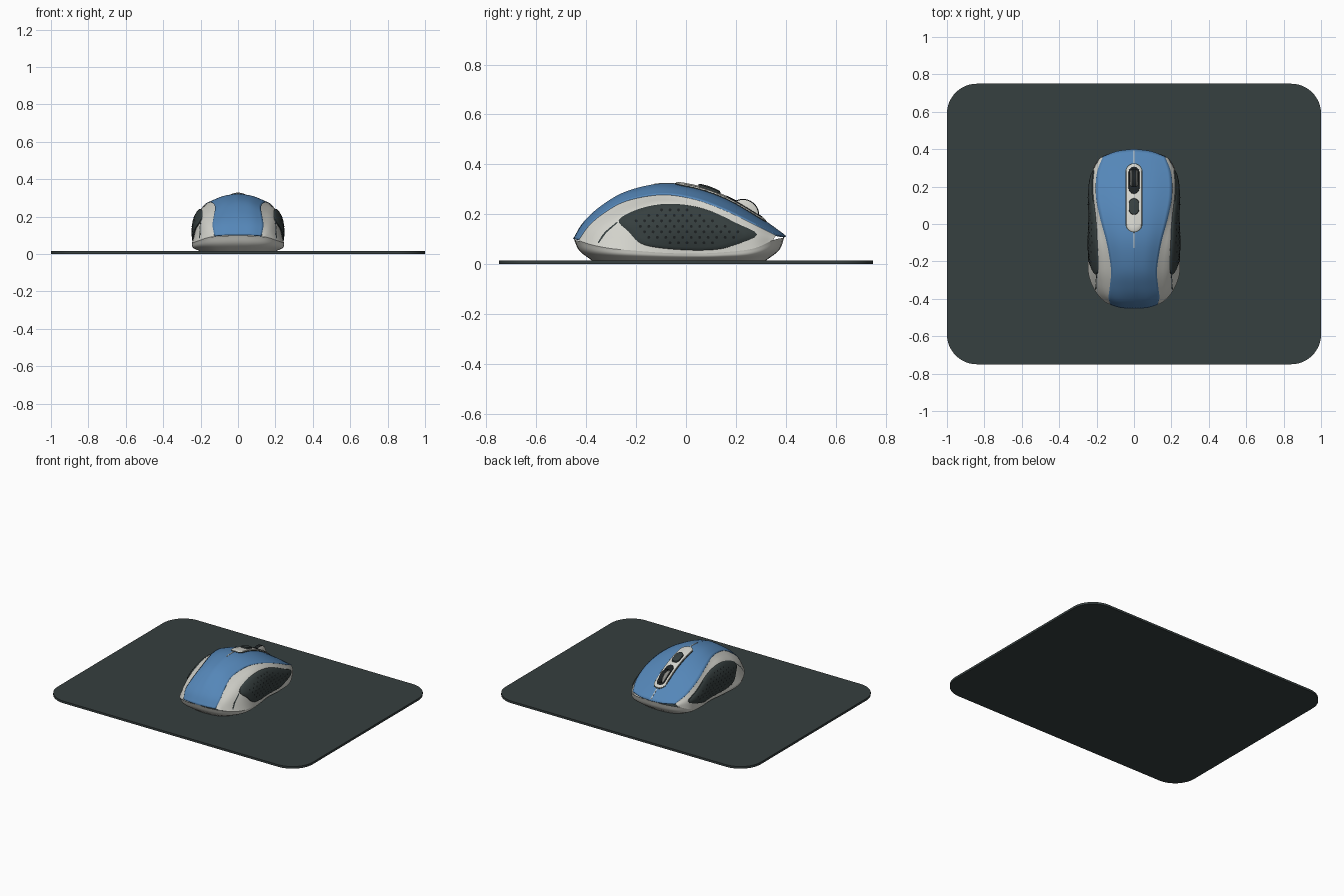
import bpy, bmesh, math
from mathutils import Vector
from mathutils.bvhtree import BVHTree

if "Cube" in bpy.data.objects:
    bpy.data.objects.remove(bpy.data.objects["Cube"])


def material(name, rgb):
    m = bpy.data.materials.new(name)
    m.diffuse_color = (*rgb, 1)
    m.use_nodes = True
    m.node_tree.nodes["Principled BSDF"].inputs["Base Color"].default_value = m.diffuse_color
    return m


BLUE = material("blue", (0.09, 0.24, 0.48))
LIGHT = material("light", (0.66, 0.66, 0.61))
DARK = material("dark", (0.037, 0.05, 0.05))
BLACK = material("black", (0.012, 0.015, 0.016))


def make(name, verts, faces, mat, mirror=False, thick=0, angle=35):
    me = bpy.data.meshes.new(name)
    me.from_pydata([tuple(v) for v in verts], [], faces)
    ob = bpy.data.objects.new(name, me)
    bpy.context.collection.objects.link(ob)
    me.materials.append(mat)
    bpy.ops.object.select_all(action='DESELECT')
    ob.select_set(True)
    bpy.context.view_layer.objects.active = ob
    bpy.ops.object.shade_smooth_by_angle(angle=math.radians(angle))
    if mirror:
        ob.modifiers.new("mirror", 'MIRROR').merge_threshold = 0.0005
    if thick:
        s = ob.modifiers.new("thickness", 'SOLIDIFY')
        s.thickness, s.offset = thick, 0
    return ob


def spline(pts, n, closed=False):
    """Catmull-Rom through the points, n samples per span."""
    p = [Vector(q) for q in pts]
    p = [p[-1]] + p + p[:2] if closed else [2 * p[0] - p[1]] + p + [2 * p[-1] - p[-2]]
    out = []
    for a, b, c, d in zip(p, p[1:], p[2:], p[3:]):
        for i in range(n):
            t = i / n
            out.append(0.5 * (2 * b + (c - a) * t + (2 * a - 5 * b + 4 * c - d) * t * t
                              + (3 * b - a - 3 * c + d) * t ** 3))
    return out if closed else out + [p[-2]]


def loft(rails, n=6, m=5):
    """Surface across several lengthwise rails; returns vertices and faces."""
    rows = [spline(r, m) for r in zip(*[spline(r, n) for r in rails])]
    w = len(rows[0])
    faces = [(i * w + j, i * w + j + 1, (i + 1) * w + j + 1, (i + 1) * w + j)
             for i in range(len(rows) - 1) for j in range(w - 1)]
    return [v for r in rows for v in r], faces


def cast_top(tree):
    def f(p, h):
        hit = tree.ray_cast(Vector((max(abs(p[0]), 1e-4), p[1], 2)), Vector((0, 0, -1)))[0]
        return Vector((p[0], p[1], hit.z + h)) if hit else None
    return f


def cast_side(tree):
    def f(p, h):
        hit = tree.ray_cast(Vector((2, p[0], p[1])), Vector((-1, 0, 0)))[0]
        return Vector((hit.x + h, p[0], p[1])) if hit else None
    return f


def patch(name, outline, cast, h, mat, dome=0.0, mirror=False):
    """Raised panel draped on a surface from a counter-clockwise outline."""
    n = len(outline)
    c = sum((Vector(p) for p in outline), Vector((0, 0))) / n
    verts = []
    for k, z in ((1, -0.008), (1, h * 0.7), (0.96, h), (0.85, h), (0.65, h),
                 (0.45, h), (0.25, h), (0.1, h)):
        for p in outline:
            q = c + (Vector(p) - c) * k
            verts.append(cast(q, z + dome * (1 - k * k)) or Vector((0, 0, 0.05)))
    rings = len(verts) // n
    verts.append(cast(c, h + dome))
    faces = [(r * n + i, r * n + (i + 1) % n, (r + 1) * n + (i + 1) % n, (r + 1) * n + i)
             for r in range(rings - 1) for i in range(n)]
    faces += [((rings - 1) * n + i, (rings - 1) * n + (i + 1) % n, rings * n) for i in range(n)]
    return make(name, verts, faces, mat, mirror), BVHTree.FromPolygons(verts, faces)


def stadium(hw, y0, y1, n=10, side=8):
    """Vertical rounded slot outline, counter-clockwise."""
    a, b = y0 + hw, y1 - hw
    arc = lambda cy, s: [(hw * math.cos(s + math.pi * i / n), cy + hw * math.sin(s + math.pi * i / n))
                         for i in range(n + 1)]
    right = [(hw, a + (b - a) * i / side) for i in range(1, side)]
    left = [(-x, y) for x, y in reversed(right)]
    return right + arc(b, 0) + left + arc(a, math.pi)


# Mouse pad: rounded slab
corners = [(sx * 0.84 + 0.16 * math.cos(a), sy * 0.59 + 0.16 * math.sin(a))
           for k, (sx, sy) in enumerate(((1, 1), (-1, 1), (-1, -1), (1, -1)))
           for a in [math.pi / 2 * (k + i / 12) for i in range(13)]]
n = len(corners)
make("mouse_pad", [(x, y, z) for z in (0, 0.015) for x, y in corners],
     [tuple(range(n - 1, -1, -1)), tuple(range(n, 2 * n))]
     + [(i, (i + 1) % n, (i + 1) % n + n, i + n) for i in range(n)], DARK, angle=25)

# Lengthwise rails of the mouse, right half, back to front
ridge = [(0, -.45, .10), (0, -.41, .165), (0, -.34, .23), (0, -.24, .288), (0, -.10, .32),
         (0, .03, .308), (0, .16, .263), (0, .29, .188), (0, .40, .11)]
crown = [(.07, -.446, .10), (.075, -.405, .163), (.07, -.335, .223), (.066, -.24, .277),
         (.078, -.10, .306), (.092, .03, .292), (.105, .16, .246), (.105, .285, .176), (.09, .388, .11)]
edge = [(.125, -.43, .096), (.135, -.39, .152), (.128, -.33, .203), (.122, -.24, .252),
        (.145, -.10, .277), (.18, .03, .26), (.203, .15, .217), (.198, .27, .16), (.165, .36, .115)]
shoulder = [(.14, -.425, .093), (.17, -.375, .13), (.19, -.31, .16), (.203, -.23, .188),
            (.212, -.10, .215), (.216, .03, .20), (.226, .15, .162), (.219, .27, .122), (.178, .355, .106)]
waist = [(.15, -.42, .09), (.20, -.37, .075), (.235, -.30, .062), (.247, -.22, .055),
         (.234, -.09, .045), (.218, .03, .042), (.227, .15, .047), (.225, .27, .062), (.185, .35, .096)]

# Blue top shell
v, f = loft([ridge, crown, edge])
make("top_shell", v, f, BLUE, True, 0.006)
on_top = cast_top(BVHTree.FromPolygons(v, f))

# Light side walls
v, f = loft([edge, shoulder, waist])
make("side_wall", v, f, LIGHT, True)
on_side = cast_side(BVHTree.FromPolygons(v, f))

# Base tub tapering to the pad
rim = [(0, -.45, .10), (.08, -.443, .096)] + waist + [(.1, .384, .104), (0, .394, .107)]
belly = [(x * .97, y * .95, .015 + (z - .015) * .45) for x, y, z in rim]
foot = [(x * .82, y * .83 - .005, .015) for x, y, z in rim]
v, f = loft([rim, belly, foot])
make("base", v, f, LIGHT, True)
v, f = loft([foot, [(0, y, z) for x, y, z in foot]], m=1)
make("base_bottom", v, f, DARK, True)

# Rubber grips with dimples
grip_pts = [(-.27, .175), (-.23, .13), (-.19, .088), (-.13, .068), (0, .056), (.12, .058), (.2, .078),
            (.285, .118), (.2, .165), (.1, .212), (0, .237), (-.1, .24), (-.2, .217)]
outline = spline(grip_pts, 4, True)
_, tree = patch("side_grip", outline, on_side, 0.008, DARK, 0.016, True)
on_grip = cast_side(tree)


def inside(p):
    odd = False
    for a, b in zip(outline, outline[1:] + outline[:1]):
        if (a.y > p.y) != (b.y > p.y) and p.x < a.x + (p.y - a.y) * (b.x - a.x) / (b.y - a.y):
            odd = not odd
    return odd


v, f = [], []
centre = Vector((0.0, 0.15))
for row in range(7):
    for col in range(14):
        p = Vector((-.2 + col * .034 + (row % 2) * .017, .085 + row * .022))
        if inside(centre + (p - centre) * 1.28):
            ring = [on_grip(p + Vector((math.cos(a), math.sin(a))) * .006, .0012)
                    for a in [math.tau * i / 8 for i in range(8)]]
            if all(ring):
                f.append(tuple(range(len(v), len(v) + 8)))
                v += ring
make("grip_dimples", v, f, BLACK, True)

# Seam on the side walls behind the grip
line = spline([(-.352, .085), (-.325, .125), (-.275, .168)], 6)
off = Vector((.0018, -.0018))
patch("side_seam", [p + off for p in line] + [p - off for p in reversed(line)],
      on_side, 0.0012, DARK, 0, True)

# Centre console, wheel slot and button
patch("console_border", stadium(.046, -.045, .325), on_top, .007, DARK)
patch("console", stadium(.042, -.041, .321), on_top, .011, LIGHT)
patch("wheel_slot", stadium(.029, .16, .308), on_top, .013, BLACK)
patch("button", stadium(.027, .05, .138), on_top, .019, DARK, .003)

# Centre seams on the shell
for name, y0, y1 in (("front_seam", .325, .394), ("rear_seam", -.13, -.045)):
    patch(name, stadium(.003, y0, y1, 4), on_top, .005, LIGHT)


# Scroll wheel: lathed around the x axis
def lathe(name, profile, mat, seg=40):
    k = len(profile)
    verts = [(x, .228 + r * math.cos(a), .195 + r * math.sin(a))
             for a in [math.tau * i / seg for i in range(seg)] for x, r in profile]
    faces = [(i * k + j + 1, i * k + j, (i + 1) % seg * k + j, (i + 1) % seg * k + j + 1)
             for i in range(seg) for j in range(k - 1)]
    make(name, verts, faces, mat)


lathe("scroll_wheel", [(-.021, .001), (-.021, .054), (-.016, .062), (.016, .062), (.021, .054), (.021, .001)], LIGHT)
lathe("wheel_tread", [(-.013, .058), (-.013, .064), (-.009, .066), (.009, .066), (.013, .064), (.013, .058)], BLACK)
